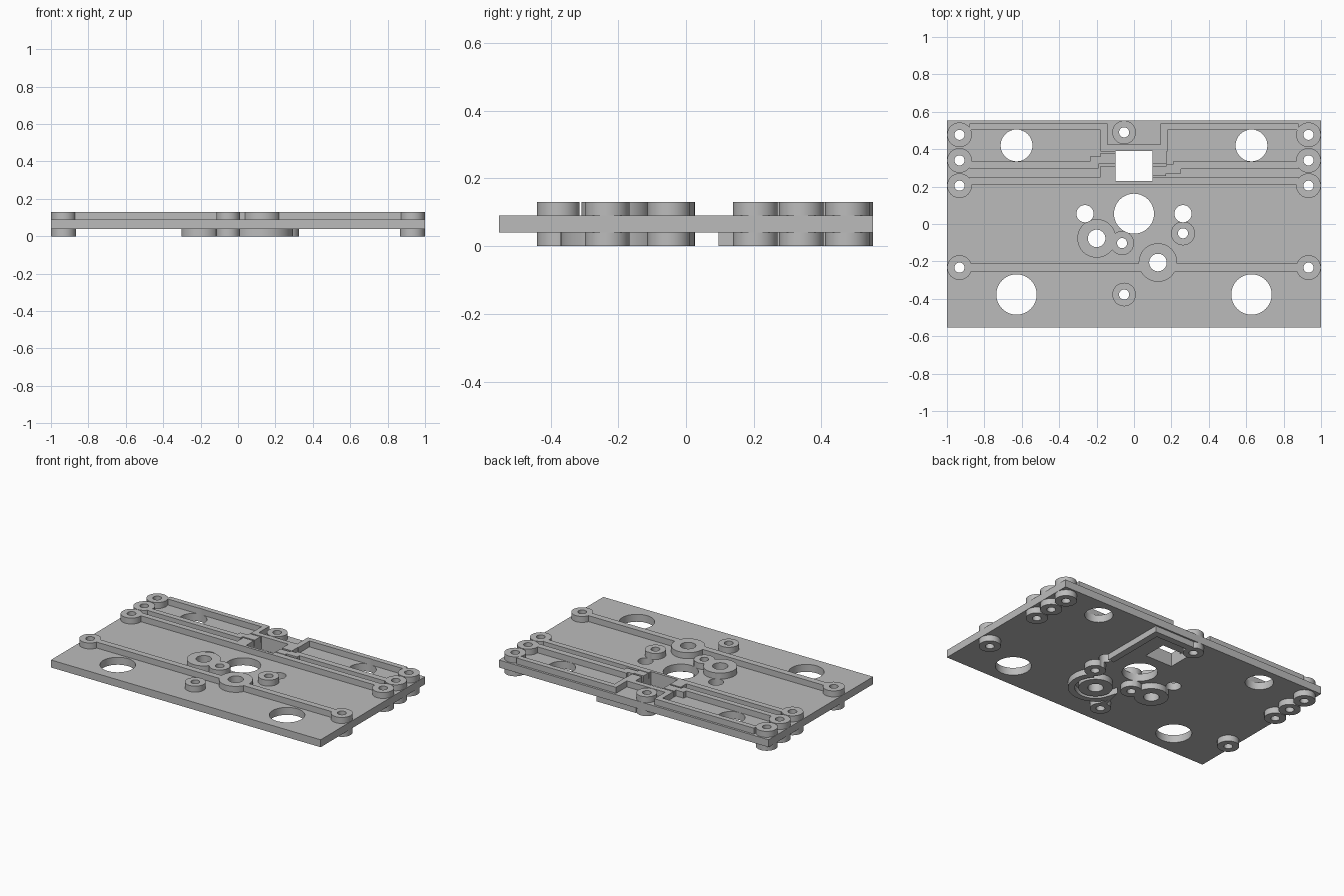
import bpy, bmesh, math
from mathutils import Vector

cube = bpy.data.objects.get("Cube")
if cube:
    bpy.data.objects.remove(cube)

# Layer heights: bottom copper, board, top copper
BOARD = (0.04, 0.09)
TOP = (0.085, 0.13)
BOTTOM = (0.0, 0.045)

grey = bpy.data.materials.new("board_grey")
grey.use_nodes = True
colour = (0.5, 0.5, 0.5, 1)
grey.diffuse_color = colour
grey.node_tree.nodes["Principled BSDF"].inputs["Base Color"].default_value = colour


def prism(bm, points, z):
    """Extrude a flat outline between two heights."""
    face = bm.faces.new([bm.verts.new((x, y, z[0])) for x, y in points])
    up = bmesh.ops.extrude_face_region(bm, geom=[face])["geom"]
    verts = [g for g in up if isinstance(g, bmesh.types.BMVert)]
    bmesh.ops.translate(bm, verts=verts, vec=(0, 0, z[1] - z[0]))


def circle(x, y, r, n=48):
    return [(x + r * math.cos(math.tau * i / n), y + r * math.sin(math.tau * i / n))
            for i in range(n)]


def box(x0, x1, y0, y1):
    return [(x0, y0), (x1, y0), (x1, y1), (x0, y1)]


def ribbon(path, width):
    """Outline of a constant-width track with mitred corners."""
    pts = [Vector(p) for p in path]
    left, right = [], []
    for i, p in enumerate(pts):
        a = (p - pts[i - 1]).normalized() if i else (pts[1] - p).normalized()
        b = (pts[i + 1] - p).normalized() if i < len(pts) - 1 else a
        na, nb = Vector((-a.y, a.x)), Vector((-b.y, b.x))
        off = (na + nb) * (width / 2 / (1 + na.dot(nb)))
        left.append(p + off)
        right.append(p - off)
    return left + right[::-1]


def solid(name, outlines, z):
    bm = bmesh.new()
    for outline in outlines:
        prism(bm, outline, z)
    bmesh.ops.recalc_face_normals(bm, faces=bm.faces)
    mesh = bpy.data.meshes.new(name)
    bm.to_mesh(mesh)
    bm.free()
    mesh.materials.append(grey)
    obj = bpy.data.objects.new(name, mesh)
    bpy.context.collection.objects.link(obj)
    return obj


# Solder pads: name -> (x, y, pad radius, hole radius)
pads = {
    "rear_pad": (-0.053, 0.49, 0.063, 0.027),
    "front_pad": (-0.053, -0.377, 0.063, 0.027),
    "large_pad_right": (-0.2, -0.077, 0.103, 0.047),
    "small_pad_middle": (-0.064, -0.102, 0.064, 0.027),
    "large_pad_left": (0.128, -0.206, 0.103, 0.047),
    "small_pad_left": (0.262, -0.05, 0.064, 0.027),
}
for row, y in enumerate((0.477, 0.34, 0.205, -0.233), 1):
    for side, x in (("left", 0.933), ("right", -0.933)):
        pads[f"edge_pad_{side}_{row}"] = (x, y, 0.066, 0.027)

# Everything drilled through the board: mounting, switch and pad holes, light window
holes = [circle(0, 0.055, 0.107), box(-0.1, 0.1, 0.23, 0.39)]
for s in (-1, 1):
    holes += [circle(s * 0.628, 0.42, 0.085), circle(s * 0.628, -0.377, 0.108),
              circle(s * 0.262, 0.055, 0.046)]
holes += [circle(x, y, hole, 32) for x, y, _, hole in pads.values()]
drill = solid("drill", holes, (-0.1, 0.25))
drill.hide_render = True

# Board
parts = [solid("board", [box(-1, 1, -0.553, 0.553)], BOARD)]

# Pads on both faces
for name, (x, y, r, _) in pads.items():
    parts.append(solid(name + "_top", [circle(x, y, r)], TOP))
    parts.append(solid(name + "_bottom", [circle(x, y, r)], BOTTOM))

# Top tracks
E = 0.88
top_tracks = {
    "rear_bus_track": ribbon([(-E, 0.52), (-0.16, 0.52), (-0.16, 0.406), (0.16, 0.406),
                              (0.16, 0.52), (E, 0.52)], 0.036),
    "rear_bus_branch": box(0.09, 0.174, 0.322, 0.4),
    "signal_track_right": [(-E, 0.334), (-0.235, 0.334), (-0.235, 0.36), (-0.178, 0.36),
                           (-0.178, 0.38), (-0.09, 0.38), (-0.09, 0.32), (-0.19, 0.32),
                           (-0.19, 0.297), (-E, 0.297)],
    "signal_track_left": [(E, 0.334), (0.208, 0.334), (0.208, 0.318), (0.17, 0.318),
                          (0.17, 0.308), (0.09, 0.308), (0.09, 0.256), (0.17, 0.256),
                          (0.17, 0.27), (0.25, 0.27), (0.25, 0.293), (E, 0.293)],
    "ground_track": [(-E, 0.25), (-0.178, 0.25), (-0.178, 0.31), (-0.09, 0.31),
                     (-0.09, 0.25), (E, 0.25), (E, 0.211), (-E, 0.211)],
    "front_track_right": box(-E, 0.04, -0.253, -0.211),
    "front_track_left": box(0.21, E, -0.253, -0.211),
}
parts += [solid(n, [o], TOP) for n, o in top_tracks.items()]

# Bottom tracks: an angled one from the rear pad, and a curved one round the large pad
cx, cy = pads["large_pad_left"][:2]
arc = [(cx + 0.145 * math.cos(math.radians(a)), cy + 0.145 * math.sin(math.radians(a)))
       for a in range(45, -166, -7)]
bottom_tracks = {
    "angled_track": ribbon([(-0.01, 0.52), (0.262, 0.52), (0.262, 0.06)], 0.044),
    "curved_track": ribbon(arc + [(-0.035, -0.335)], 0.04),
}
parts += [solid(n, [o], BOTTOM) for n, o in bottom_tracks.items()]

# Drill all parts, then shade curved walls smooth
for obj in parts:
    cut = obj.modifiers.new("holes", "BOOLEAN")
    cut.operation = "DIFFERENCE"
    cut.solver = "EXACT"
    cut.object = drill
graph = bpy.context.evaluated_depsgraph_get()
meshes = [bpy.data.meshes.new_from_object(o.evaluated_get(graph)) for o in parts]
for obj, mesh in zip(parts, meshes):
    obj.modifiers.clear()
    obj.data = mesh
bpy.data.objects.remove(drill)
bpy.ops.object.select_all(action="DESELECT")
for obj in parts:
    obj.select_set(True)
bpy.context.view_layer.objects.active = parts[0]
bpy.ops.object.shade_smooth_by_angle(angle=math.radians(30))
